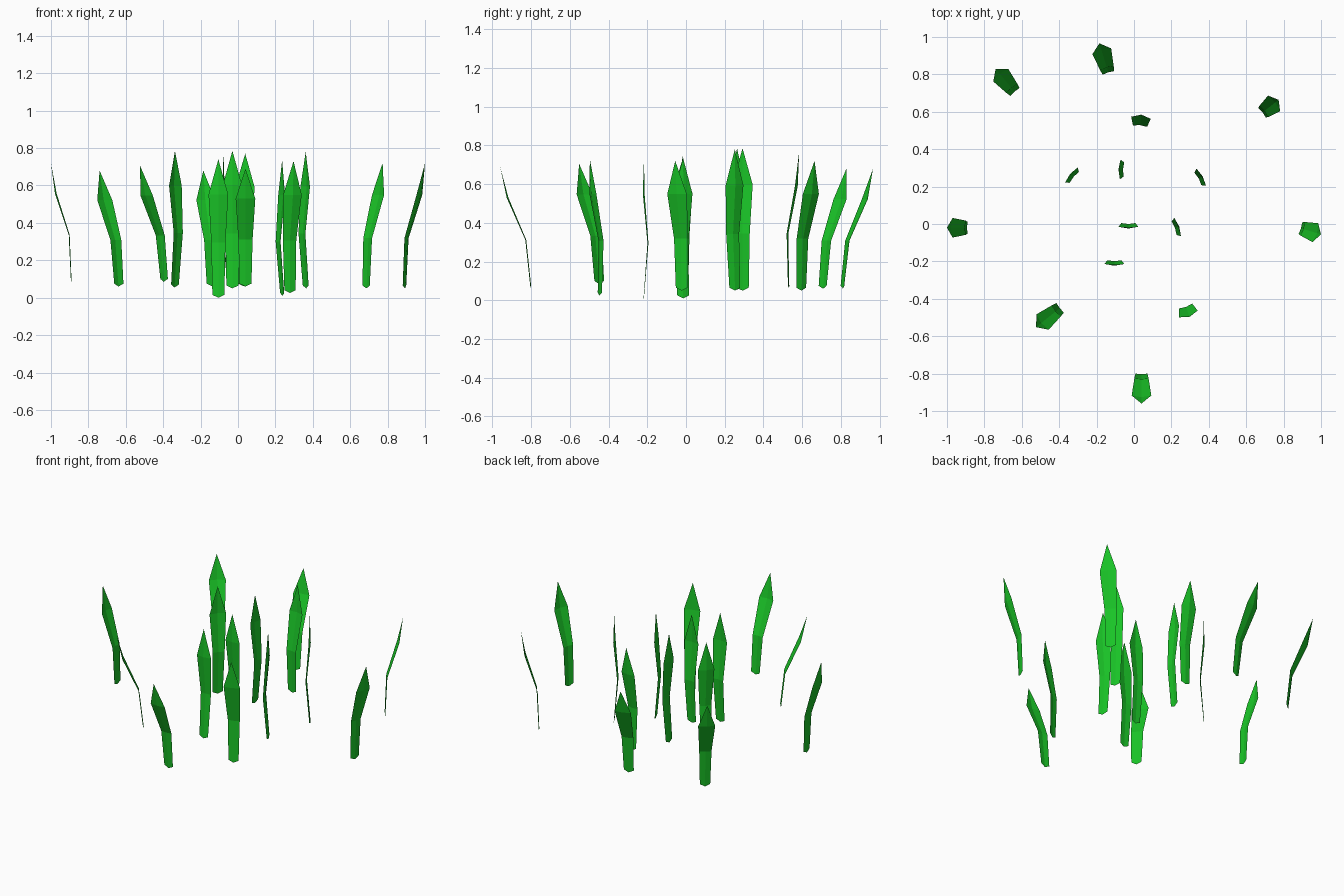
import bpy
import math

# Shared leaf material
green = bpy.data.materials.new("leaf_green")
green.diffuse_color = (0.01, 0.55, 0.02, 1)


def blade(i, x, y, z0, z1, yaw, lean):
    """Folded leaf: root at (x, y, z0), tip at z1, leaning outward along yaw."""
    h = z1 - z0
    a = math.radians(yaw)
    # rows: outward offset, height, half width, fold depth, drop of the mid rib
    rows = [(0.0, 0.015, 0.032, 0.003, 0.015),
            (0.3 * lean - 0.023, 0.40 * h, 0.038, 0.005, 0.0),
            (0.75 * lean - 0.003, 0.745 * h, 0.0525, 0.009, 0.0)]

    def place(out, side, up):
        return (x + out * math.cos(a) - side * math.sin(a),
                y + out * math.sin(a) + side * math.cos(a), z0 + up)

    verts = []
    for out, up, w, fold, drop in rows:
        verts += [place(out, -w, up), place(out + fold, 0, up - drop), place(out, w, up)]
    verts.append(place(lean, 0, h))
    faces = []
    for r in (0, 3):
        for c in (0, 1):
            faces.append((r + c, r + c + 1, r + c + 4, r + c + 3))
    faces += [(6, 7, 9), (7, 8, 9)]
    me = bpy.data.meshes.new(f"grass_blade_{i}")
    me.from_pydata(verts, [], faces)
    me.materials.append(green)
    bpy.context.collection.objects.link(bpy.data.objects.new(f"grass_blade_{i}", me))


# x, y, bottom, top, yaw in degrees, lean
blades = [
    # upright inner blades
    (-0.03, -0.018, 0.05, 0.785, -90, 0.0),
    (0.236, -0.015, 0.01, 0.735, 20, 0.0),
    (-0.105, -0.217, 0.0, 0.74, -90, 0.0),
    (-0.337, 0.264, 0.055, 0.785, 140, 0.0),
    (-0.077, 0.292, 0.05, 0.785, 178, 0.0),
    (0.362, 0.252, 0.05, 0.78, 29, 0.0),
    # slightly leaning blades
    (0.033, 0.53, 0.06, 0.77, 84, 0.055),
    (0.278, -0.445, 0.025, 0.73, -70, 0.055),
    # strongly leaning outer blades
    (-0.89, -0.02, 0.08, 0.72, 180, 0.11),
    (0.685, 0.595, 0.05, 0.72, 38, 0.112),
    (0.89, -0.022, 0.05, 0.72, -17, 0.115),
    (-0.637, 0.706, 0.06, 0.68, 130, 0.16),
    (-0.137, 0.808, 0.06, 0.68, 107, 0.165),
    (-0.395, -0.448, 0.085, 0.705, 219, 0.165),
    (0.04, -0.80, 0.06, 0.69, -90, 0.16),
]
for i, b in enumerate(blades, 1):
    blade(i, *b)
